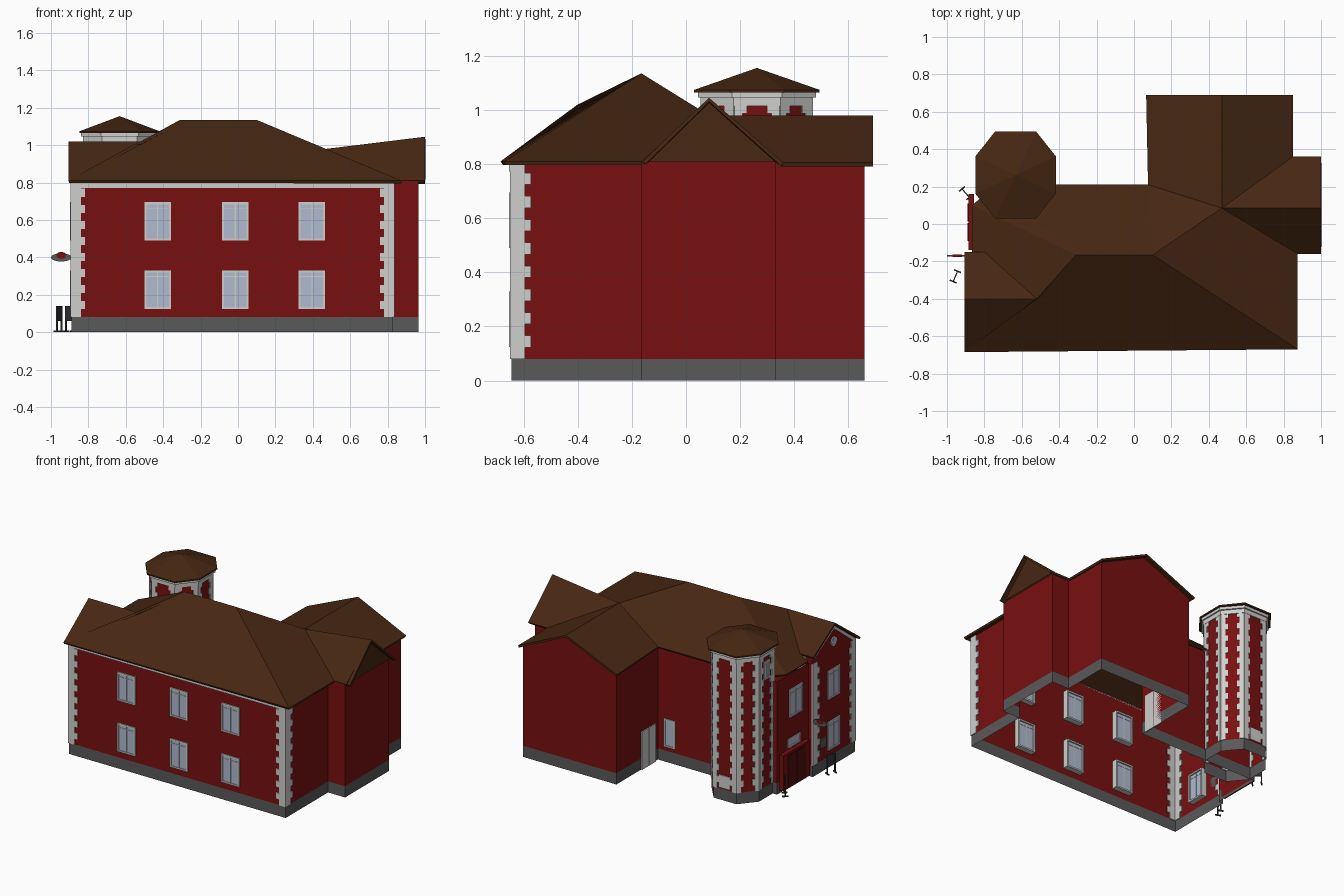
import bpy, bmesh, math
from mathutils import Matrix, Vector

if "Cube" in bpy.data.objects:
    bpy.data.objects.remove(bpy.data.objects["Cube"], do_unlink=True)


def material(name, r, g, b):
    m = bpy.data.materials.new(name)
    m.use_nodes = True
    m.diffuse_color = (r, g, b, 1)
    m.node_tree.nodes["Principled BSDF"].inputs["Base Color"].default_value = (r, g, b, 1)
    return m


RED = material("brick red", .19, .005, .005)
WHITE = material("stone white", .62, .62, .61)
GREY = material("plinth grey", .1, .1, .1)
BROWN = material("roof brown", .062, .02, .006)
GLASS = material("pale glass", .43, .5, .63)
DARK = material("dark metal", .03, .03, .035)
MAROON = material("door maroon", .09, .004, .004)


def finish(name, bm, *mats):
    me = bpy.data.meshes.new(name)
    bm.to_mesh(me)
    bm.free()
    ob = bpy.data.objects.new(name, me)
    bpy.context.collection.objects.link(ob)
    for m in mats:
        me.materials.append(m)
    return ob


def place(x, y, angle=0.0):
    return Matrix.Translation((x, y, 0)) @ Matrix.Rotation(angle, 4, 'Z')


def box(bm, frame, x0, x1, y0, y1, z0, z1):
    mid = Matrix.Translation(((x0 + x1) / 2, (y0 + y1) / 2, (z0 + z1) / 2))
    size = Matrix.Diagonal((x1 - x0, y1 - y0, z1 - z0, 1))
    bmesh.ops.create_cube(bm, size=1, matrix=frame @ mid @ size)


def sheet(name, mat, faces, thickness=0):
    """Flat polygons sharing corners, facing up, optionally thickened downwards."""
    bm = bmesh.new()
    for f in faces:
        bm.faces.new([bm.verts.new(p) for p in f])
    bmesh.ops.remove_doubles(bm, verts=bm.verts, dist=.0005)
    bm.normal_update()
    for f in bm.faces:
        if f.normal.z < 0:
            f.normal_flip()
    ob = finish(name, bm, mat)
    if thickness:
        mod = ob.modifiers.new("thickness", 'SOLIDIFY')
        mod.thickness = thickness
        mod.offset = -1
    return ob


def walls(name, ring, top):
    """Open shell with a grey plinth below the red wall."""
    bm = bmesh.new()
    rows = [[bm.verts.new((x, y, z)) for x, y in ring] for z in (0, .08, top)]
    for r in range(2):
        for i in range(len(ring)):
            j = (i + 1) % len(ring)
            f = bm.faces.new((rows[r][i], rows[r][j], rows[r + 1][j], rows[r + 1][i]))
            f.material_index = r
    return finish(name, bm, GREY, RED)


def octagon(cx, cy, hx, hy, sx, sy):
    pts = [(sx, -hy), (hx, -sy), (hx, sy), (sx, hy)]
    pts += [(-x, -y) for x, y in pts]
    return [(cx + x, cy + y) for x, y in pts]


# Main walls and gable infills
EAVE = .81
footprint = [(-.89, -.645), (.83, -.645), (.83, -.165), (.965, -.165), (.965, .33), (.83, .33),
             (.83, .66), (.09, .66), (.09, .19), (-.855, .19), (-.855, -.165), (-.89, -.165)]
walls("main_walls", footprint, EAVE)
sheet("west_gable", RED, [[(-.89, -.645, EAVE), (-.89, -.165, EAVE), (-.89, -.165, .855), (-.89, -.4, 1.0)]])
sheet("north_gable", RED, [[(.83, .66, EAVE), (.09, .66, EAVE), (.47, .66, .965)]])
sheet("east_gable", BROWN, [[(.975, -.165, EAVE), (.975, .345, EAVE), (.975, .085, 1.03)]])

# Main roof, named by its corners
ridge_w, ridge_e = (-.31, -.165, 1.135), (.1, -.165, 1.135)
sw, se, e_valley = (-.905, -.685, EAVE), (.875, -.67, EAVE), (.875, -.16, EAVE)
gable_in, gable_out = (-.52, -.4, 1.02), (-.905, -.4, 1.02)
w_valley, gable_nw = (-.8, -.15, .867), (-.905, -.15, .867)
west_a, nw = (-.865, -.15, .83), (-.865, .1, .83)
nw_hip, n_valley = (-.74, .21, .82), (.075, .21, .82)
cross, ridge_n, ridge_out = (.47, .085, .98), (.47, .69, .98), (1, .085, 1.045)
sheet("main_roof", BROWN, [
    [sw, gable_in, gable_out], [sw, ridge_w, gable_in], [sw, se, ridge_e, ridge_w],
    [gable_out, gable_in, w_valley, gable_nw],
    [ridge_w, gable_in, w_valley], [ridge_w, w_valley, west_a, nw], [ridge_w, nw, nw_hip],
    [ridge_w, ridge_e, n_valley, nw_hip], [ridge_e, cross, n_valley],
    [ridge_e, se, e_valley, cross],
    [cross, e_valley, (1, -.16, EAVE), ridge_out],
    [cross, ridge_out, (1, .36, .805), (.85, .36, .805)],
    [cross, ridge_n, (.85, .69, .805), (.85, .36, .805)],
    [cross, ridge_n, (.065, .69, .805), n_valley]], .015)

# Tower with cornice and pointed roof
TX, TY = -.633, .262
tower = octagon(TX, TY, .188, .2, .09, .083)
walls("tower_walls", tower, 1.05)


def tier(name, mat, ring, z0, z1, apex=None):
    bm = bmesh.new()
    low = [bm.verts.new((x, y, z0)) for x, y in ring]
    high = [bm.verts.new((x, y, z1)) for x, y in ring]
    tip = bm.verts.new((TX, TY, apex)) if apex else None
    bm.faces.new(low[::-1])
    for i in range(8):
        j = (i + 1) % 8
        bm.faces.new((low[i], low[j], high[j], high[i]))
        if tip:
            bm.faces.new((high[i], high[j], tip))
    if not tip:
        bm.faces.new(high)
    return finish(name, bm, mat)


tier("tower_cornice_lower", WHITE, octagon(TX, TY, .196, .208, .094, .087), 1.015, 1.045)
tier("tower_cornice_upper", WHITE, octagon(TX, TY, .206, .218, .1, .092), 1.045, 1.064)
tier("tower_roof", BROWN, octagon(TX, TY, .215, .232, .11, .1), 1.064, 1.074, 1.155)

# Toothed corner stones
stones = bmesh.new()


def quoins(corner, toward, top, rows, narrow, wide):
    d = Vector(toward) - Vector(corner)
    frame = place(*corner, math.atan2(d.y, d.x))
    step = (top - .08) / rows
    for i in range(rows):
        w = wide if i % 2 else narrow
        box(stones, frame, -.004, w, -.006, .006, .08 + i * step, .08 + (i + 1) * step)


for a, b in ((0, 1), (0, 11), (1, 0), (1, 2), (11, 0)):
    quoins(footprint[a], footprint[b], EAVE, 17, .05, .072)
for i in range(8):
    quoins(tower[i], tower[i - 1], 1.03, 22, .03, .046)
    quoins(tower[i], tower[(i + 1) % 8], 1.03, 22, .03, .046)
finish("corner_stones", stones, WHITE)

# White band under the front eave and rakes of the west gable
band = bmesh.new()
box(band, place(0, -.645), -.89, .83, -.008, 0, .772, .812)
finish("front_eave_band", band, WHITE)
sheet("west_rake_trim", WHITE, [
    [(-.896, -.645, .815), (-.896, -.4, 1.0), (-.896, -.4, .975), (-.896, -.645, .785)],
    [(-.896, -.4, 1.0), (-.896, -.165, .86), (-.896, -.165, .835), (-.896, -.4, .975)]])

# Windows: frame bars with glazing, reaching through the wall
frames, panes = bmesh.new(), bmesh.new()


def window(x, y, angle, w, z0, z1, bars=True):
    f, h, t = place(x, y, angle), w / 2, .011
    box(panes, f, -h + t, h - t, -.003, .03, z0 + t, z1 - t)
    for s in (-1, 1):
        box(frames, f, s * h - (t if s > 0 else 0), s * h + (t if s < 0 else 0), -.008, .04, z0, z1)
    for z in (z0, z1 - t):
        box(frames, f, -h, h, -.008, .04, z, z + t)
    if bars:
        box(frames, f, -.003, .003, -.006, .032, z0, z1)
        z = z0 + (z1 - z0) * .84
        box(frames, f, -h, h, -.006, .032, z - .002, z + .002)


WEST, NORTH = -math.pi / 2, math.pi
for z in (.125, .49):
    for x in (-.43, -.015, .395):
        window(x, -.645, 0, .142, z, z + .205)
    window(-.89, -.4, WEST, .135, z, z + .205)
window(-.855, -.02, WEST, .15, .5, .7)
window(-.855, .0, WEST, .14, .285, .35, False)
window(-.005, .19, NORTH, .09, .11, .31, False)
window(TX - .188, TY, WEST, .07, .85, .98)
finish("window_frames", frames, WHITE)
finish("window_panes", panes, GLASS)


def disc(name, mat, centre, rx, rz, depth, angle):
    bm = bmesh.new()
    m = (Matrix.Translation(centre) @ Matrix.Rotation(angle, 4, 'Z') @ Matrix.Diagonal((rx, 1, rz, 1))
         @ Matrix.Rotation(math.pi / 2, 4, 'X'))
    bmesh.ops.create_cone(bm, cap_ends=True, segments=16, radius1=1, radius2=1, depth=depth, matrix=m)
    return finish(name, bm, mat)


# Round gable window and projecting sign
disc("round_window_frame", WHITE, (-.89, -.4, .885), .034, .034, .014, WEST)
disc("round_window_pane", GLASS, (-.89, -.4, .885), .024, .024, .018, WEST)
disc("sign_plate", GREY, (-.945, -.17, .4), .055, .022, .01, 0)
disc("sign_centre", RED, (-.945, -.17, .411), .026, .018, .014, 0)

# Doors, wall plaque and tower panel
door = bmesh.new()
box(door, place(-.855, .01, WEST), -.15, .15, -.03, 0, .02, .275)
finish("entrance_surround", door, RED)
leaves = bmesh.new()
for s in (-1, 1):
    box(leaves, place(-.885, .01 + s * .052, WEST), -.048, .048, -.005, 0, .03, .26)
finish("entrance_door_leaves", leaves, MAROON)
side = bmesh.new()
for s in (-1, 1):
    box(side, place(.09, .3 + s * .041, WEST), -.039, .039, -.008, 0, 0, .27)
box(side, place(TX, TY + .2, NORTH), -.045, .045, -.008, 0, .09, .18)
finish("side_door_and_tower_panel", side, WHITE)
plaque = bmesh.new()
box(plaque, place(-.89, -.275, WEST), -.035, .035, -.008, 0, .17, .24)
finish("wall_plaque", plaque, GREY)

# Freestanding racks by the entrance
racks = bmesh.new()
for x, y, a in ((-.955, -.28, 1.17), (-.9, .165, -.86)):
    f = place(x, y, a)
    box(racks, f, -.033, .033, -.003, .003, .06, .14)
    for s in (-1, 1):
        box(racks, f, s * .03 - .004, s * .03 + .004, -.004, .004, 0, .14)
        box(racks, f, s * .03 - .004, s * .03 + .004, -.02, .02, 0, .008)
finish("entrance_racks", racks, DARK)
